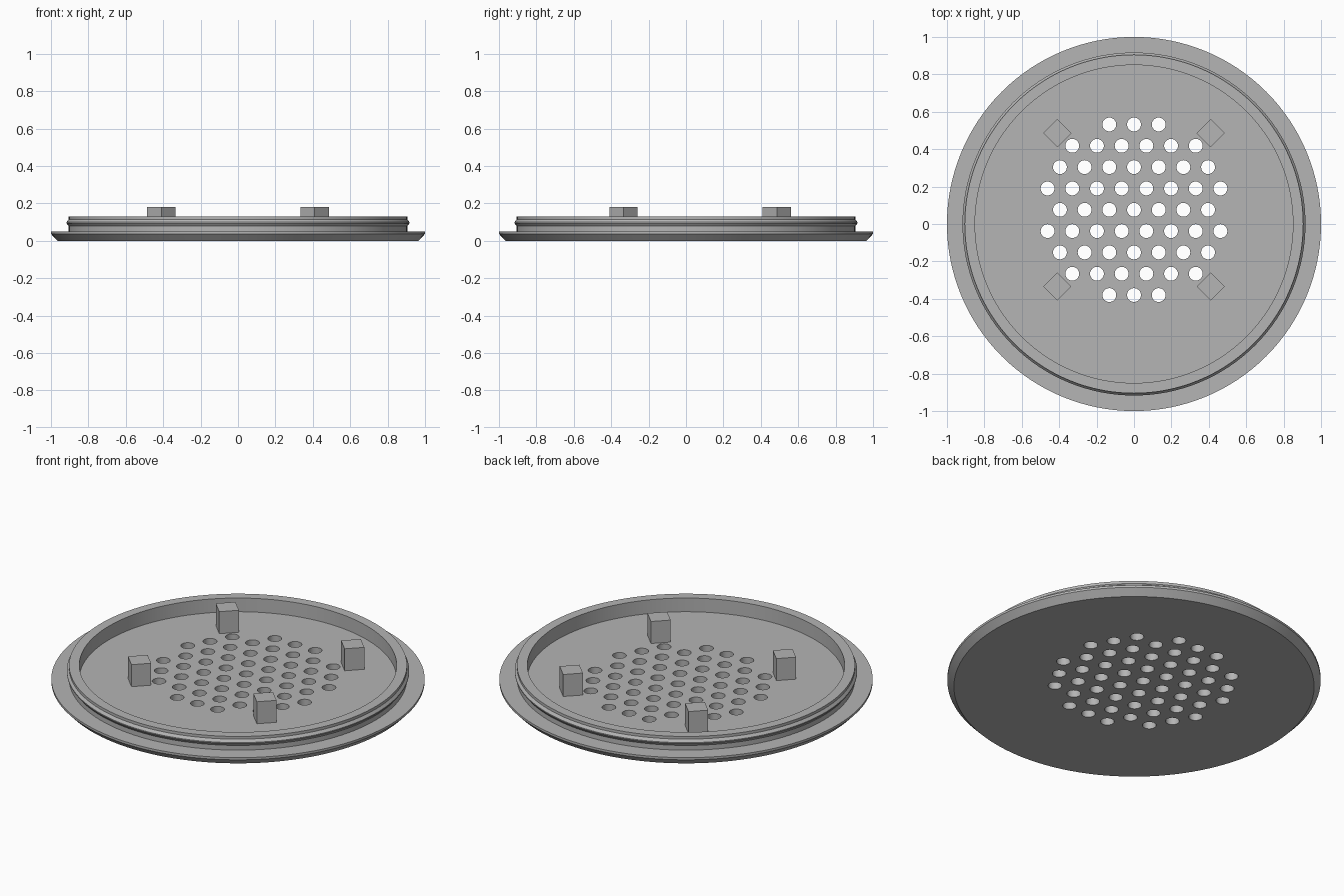
import bpy, bmesh, math
from mathutils import Matrix, Vector

cube = bpy.data.objects.get("Cube")
if cube:
    bpy.data.objects.remove(cube, do_unlink=True)

grey = bpy.data.materials.new("grey_plastic")
grey.use_nodes = True
colour = (0.46, 0.46, 0.46, 1)
grey.diffuse_color = colour
grey.node_tree.nodes["Principled BSDF"].inputs["Base Color"].default_value = colour

PATTERN_Y = 0.076   # centre of the hole pattern and the pegs
FLOOR = 0.05


def make_object(name, bm):
    bmesh.ops.recalc_face_normals(bm, faces=bm.faces)
    mesh = bpy.data.meshes.new(name)
    bm.to_mesh(mesh)
    bm.free()
    mesh.materials.append(grey)
    obj = bpy.data.objects.new(name, mesh)
    bpy.context.collection.objects.link(obj)
    return obj


def lathe(name, profile, steps=128):
    bm = bmesh.new()
    verts = [bm.verts.new((r, 0, z)) for r, z in profile]
    edges = [bm.edges.new(pair) for pair in zip(verts, verts[1:])]
    bmesh.ops.spin(bm, geom=verts + edges, axis=(0, 0, 1), cent=(0, 0, 0),
                   angle=math.tau, steps=steps, use_duplicate=False)
    bmesh.ops.remove_doubles(bm, verts=bm.verts, dist=0.0005)
    # Close the flat underside and the inner floor
    bmesh.ops.holes_fill(bm, edges=[e for e in bm.edges if e.is_boundary], sides=0)
    return make_object(name, bm)


# Lid: chamfered flange, raised rim with a snap bead, recessed floor
lid = lathe("lid", [
    (0.965, 0), (1, 0.037), (1, 0.05), (0.905, 0.05), (0.905, 0.078),
    (0.917, 0.094), (0.917, 0.1), (0.905, 0.115), (0.905, 0.131),
    (0.85, 0.131), (0.85, FLOOR)])

# Staggered drain holes, cut through the floor
bm = bmesh.new()
for row, count in enumerate((3, 6, 7, 8, 7, 8, 7, 6, 3)):
    for i in range(count):
        spot = Vector(((i - (count - 1) / 2) * 0.132,
                       PATTERN_Y + (4 - row) * 0.114, 0.02))
        bmesh.ops.create_cone(bm, cap_ends=True, segments=32, radius1=0.037,
                              radius2=0.037, depth=0.2,
                              matrix=Matrix.Translation(spot))
cutter = make_object("hole_cutter", bm)
cutter.hide_render = True

cut = lid.modifiers.new("drain_holes", 'BOOLEAN')
cut.operation = 'DIFFERENCE'
cut.solver = 'EXACT'
cut.object = cutter
bpy.ops.object.select_all(action='DESELECT')
bpy.context.view_layer.objects.active = lid
lid.select_set(True)
bpy.ops.object.modifier_apply(modifier=cut.name)
bpy.data.objects.remove(cutter, do_unlink=True)
bpy.ops.object.shade_smooth_by_angle(angle=math.radians(25))

# Four square pegs turned by 45 degrees
PEG_TOP, PEG_BASE, SIDE = 0.18, FLOOR - 0.005, 0.107
for end, sy in (("front", -1), ("back", 1)):
    for side, sx in (("left", 1), ("right", -1)):
        bm = bmesh.new()
        place = Matrix.Translation((sx * 0.41, PATTERN_Y + sy * 0.41,
                                    (PEG_TOP + PEG_BASE) / 2))
        turn = Matrix.Rotation(math.radians(45), 4, 'Z')
        size = Matrix.Diagonal((SIDE, SIDE, PEG_TOP - PEG_BASE, 1))
        bmesh.ops.create_cube(bm, size=1, matrix=place @ turn @ size)
        make_object(f"{end}_{side}_peg", bm)
